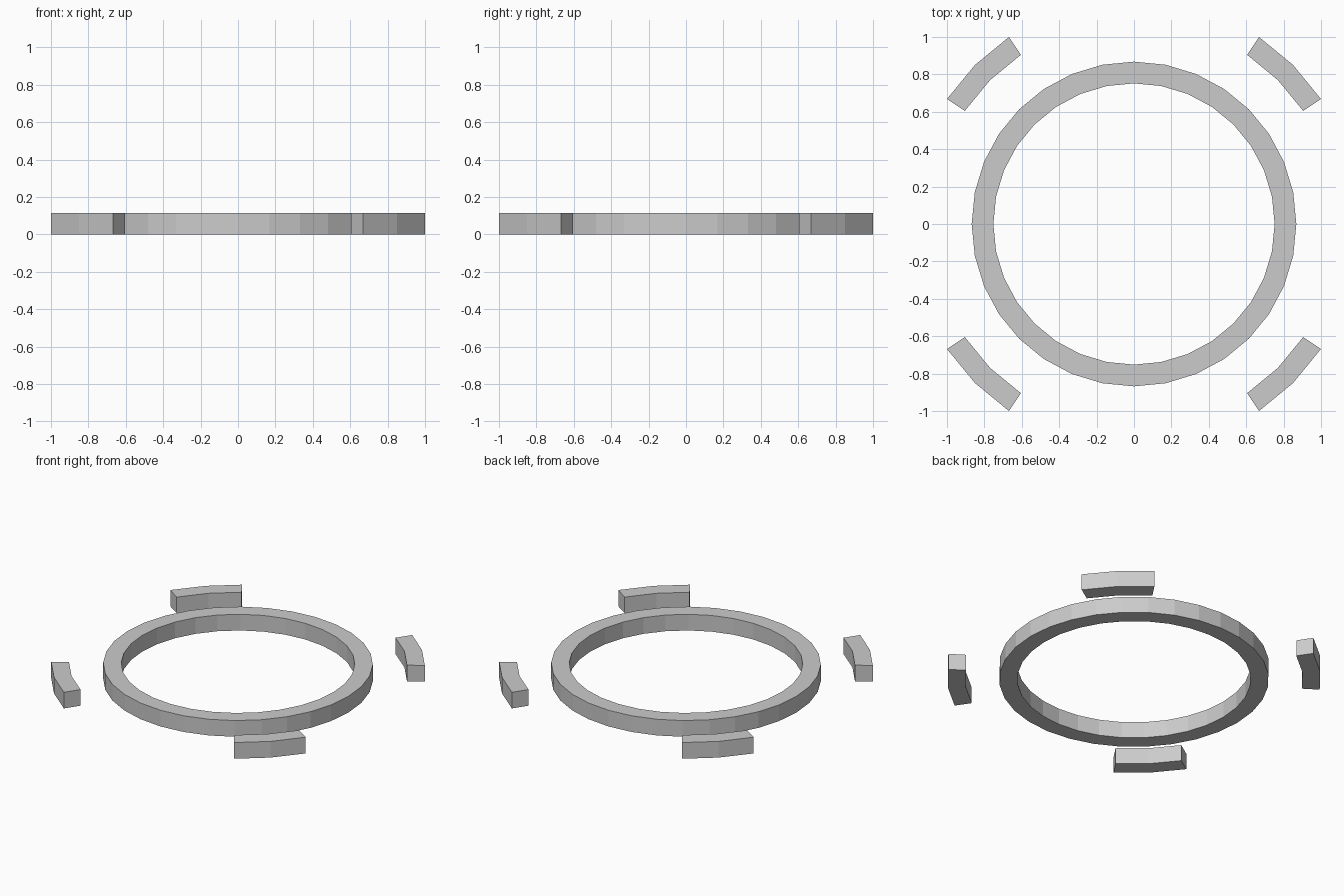
import bpy, bmesh
from math import cos, sin, radians

if "Cube" in bpy.data.objects:
    bpy.data.objects.remove(bpy.data.objects["Cube"])

HEIGHT = 0.115
STEP = 360 / 32  # both the ring and the arcs follow a 32-sided circle


def band(name, r_in, r_out, start, steps):
    """Flat-faced rectangular band swept around z; a full turn closes up."""
    closed = steps == 32
    bm = bmesh.new()
    sections = []
    for i in range(steps if closed else steps + 1):
        a = radians(start + i * STEP)
        profile = [(r_in, 0), (r_out, 0), (r_out, HEIGHT), (r_in, HEIGHT)]
        sections.append([bm.verts.new((r * cos(a), r * sin(a), z)) for r, z in profile])
    for i in range(steps):
        a, b = sections[i], sections[(i + 1) % len(sections)]
        for k in range(4):
            n = (k + 1) % 4
            bm.faces.new((a[k], a[n], b[n], b[k]))
    if not closed:
        bm.faces.new(sections[0])
        bm.faces.new(sections[-1])
    bmesh.ops.recalc_face_normals(bm, faces=bm.faces)
    mesh = bpy.data.meshes.new(name)
    bm.to_mesh(mesh)
    bm.free()
    obj = bpy.data.objects.new(name, mesh)
    bpy.context.collection.objects.link(obj)
    return obj


# Central ring
band("ring", 0.752, 0.868, 0, 32)

# Four corner arcs, two segments each, centred on the diagonals
for i, corner in enumerate(("back_right", "back_left", "front_left", "front_right")):
    band("arc_" + corner, 1.088, 1.2027, 45 + 90 * i - STEP, 2)
